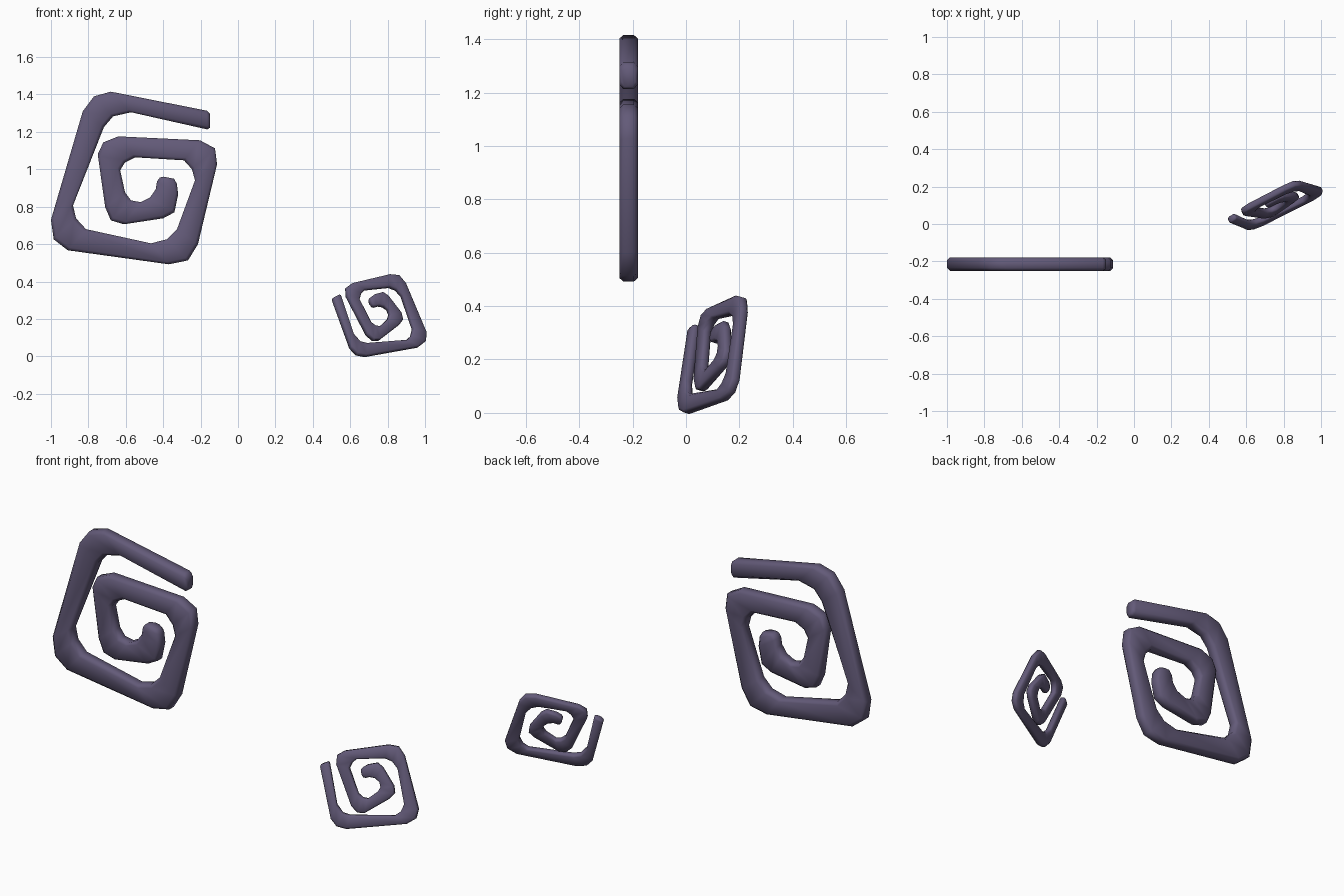
import bpy, bmesh
from mathutils import Vector, Matrix

if "Cube" in bpy.data.objects:
    bpy.data.objects.remove(bpy.data.objects["Cube"])

mat = bpy.data.materials.new("dusky_purple")
mat.diffuse_color = (0.125, 0.103, 0.19, 1)
mat.use_nodes = True
mat.node_tree.nodes["Principled BSDF"].inputs["Base Color"].default_value = mat.diffuse_color

# Ribbon rails of the spiral (x, z), from the outer tip to the inner tip
OUTER = [(-.15, 1.31), (-.68, 1.415), (-.77, 1.39), (-.83, 1.31), (-1, .73), (-.985, .625), (-.91, .567),
         (-.37, .492), (-.267, .513), (-.214, .6), (-.112, 1.027), (-.123, 1.112), (-.203, 1.155),
         (-.64, 1.176), (-.72, 1.144), (-.75, 1.08), (-.71, .797), (-.68, .727), (-.61, .706),
         (-.40, .738), (-.34, .77), (-.32, .866), (-.33, .947)]
INNER = [(-.15, 1.21), (-.572, 1.305), (-.668, 1.283), (-.717, 1.225), (-.882, .807), (-.866, .738), (-.813, .68),
         (-.465, .604), (-.38, .626), (-.326, .68), (-.23, .941), (-.246, 1.0), (-.289, 1.048),
         (-.55, 1.064), (-.604, 1.037), (-.63, .995), (-.604, .877), (-.572, .834), (-.52, .824),
         (-.47, .85), (-.44, .893), (-.433, .936), (-.412, .963)]
CENTRE = Vector((-.536, .91))
HALF, EDGE, INSET = .035, .02, .018   # half thickness, flat rim half height, chamfer


def spiral(name, matrix):
    pairs = [(Vector(o) - CENTRE, Vector(i) - CENTRE) for o, i in zip(OUTER, INNER)]
    bm = bmesh.new()

    def ring(o, i, shrink=0.0):
        w = (i - o).normalized()
        o, i = o + w * shrink, i - w * shrink
        a, b = o + w * INSET, i - w * INSET
        k = 1 - shrink * 22
        pts = [(o, -EDGE * k), (a, -HALF * k), (b, -HALF * k), (i, -EDGE * k),
               (i, EDGE * k), (b, HALF * k), (a, HALF * k), (o, EDGE * k)]
        return [bm.verts.new((p.x, y, p.y)) for p, y in pts]

    # full-size ring set slightly back from each tip, so the tips are chamfered
    def back(p, q):
        t = .016 / ((q[0] + q[1]) / 2 - (p[0] + p[1]) / 2).length
        return p[0].lerp(q[0], t), p[1].lerp(q[1], t)

    rings = [ring(*pairs[0], .012), ring(*back(pairs[0], pairs[1]))]
    rings += [ring(*p) for p in pairs[1:-1]]
    rings += [ring(*back(pairs[-1], pairs[-2])), ring(*pairs[-1], .012)]
    for r, s in zip(rings, rings[1:]):
        for j in range(8):
            bm.faces.new((r[j], r[j - 1], s[j - 1], s[j]))
    bm.faces.new(rings[0])
    bm.faces.new(rings[-1][::-1])
    bmesh.ops.recalc_face_normals(bm, faces=bm.faces)
    for f in bm.faces:
        f.smooth = True
    me = bpy.data.meshes.new(name)
    bm.to_mesh(me)
    bm.free()
    me.materials.append(mat)
    ob = bpy.data.objects.new(name, me)
    bpy.context.collection.objects.link(ob)
    ob.matrix_world = matrix


# Large upright spiral
spiral("large_spiral", Matrix.Translation((CENTRE.x, -.215, CENTRE.y)))

# Small tilted copy, given by the directions of its local axes
ax = Vector((-.497, .044, .867)).normalized()
az = Vector((-.778, -.476, -.408))
az = (az - ax * az.dot(ax)).normalized()
ay = az.cross(ax)
rot = Matrix((ax, ay, az)).transposed().to_4x4()
spiral("small_spiral", Matrix.Translation((.767, .11, .221)) @ rot @ Matrix.Scale(.527, 4))
